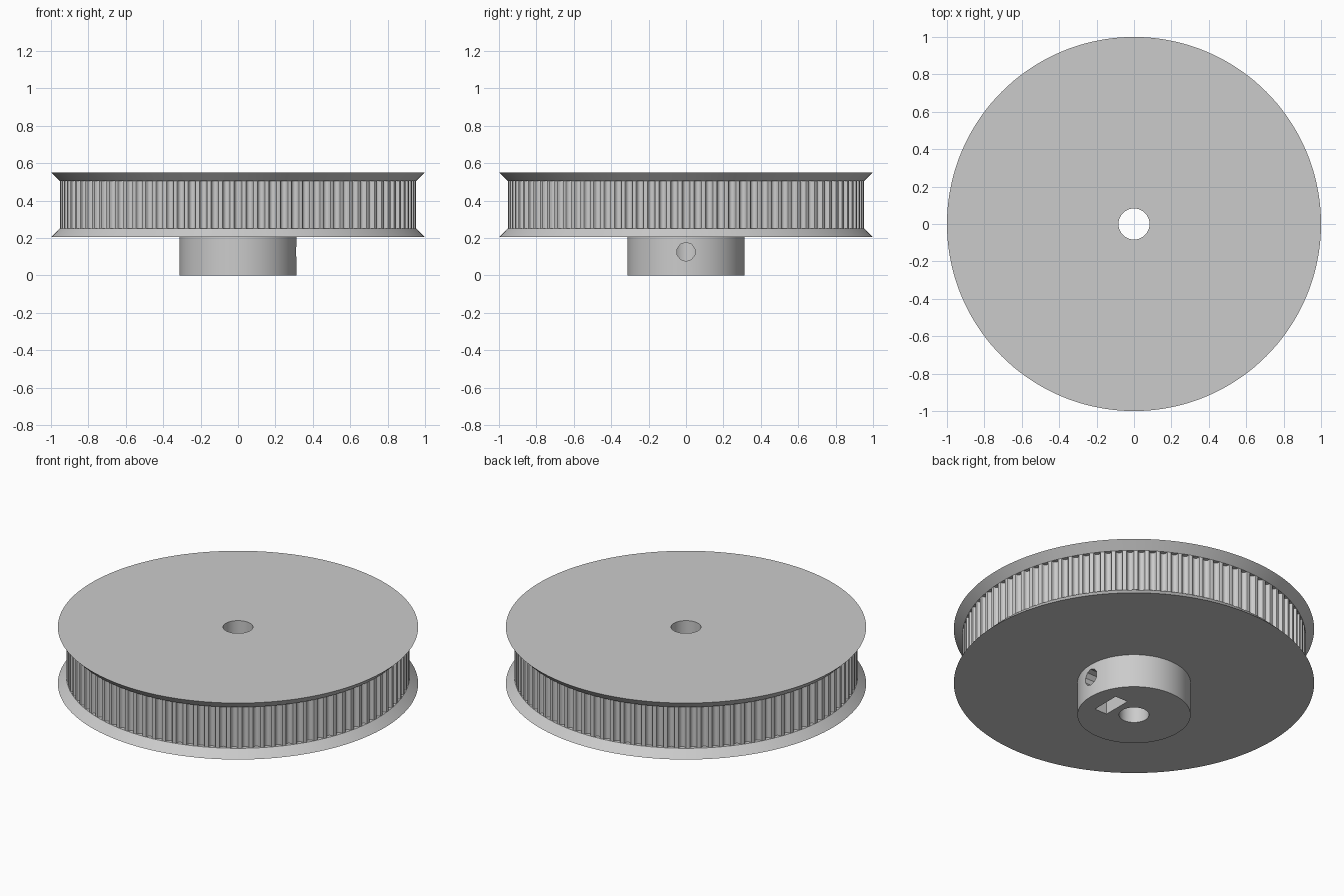
import bpy, bmesh, math
from mathutils import Matrix

cube = bpy.data.objects.get("Cube")
if cube:
    bpy.data.objects.remove(cube, do_unlink=True)

TEETH = 96
MM = 0.03145            # one millimetre in model units
BORE = 0.083
HUB = 0.314
RIM = 0.953
Z_HUB, Z_LOW, Z_HIGH, Z_TOP = 0.205, 0.252, 0.504, 0.551

grey = bpy.data.materials.new("light grey")
grey.use_nodes = True
colour = (0.6, 0.6, 0.6, 1)
grey.diffuse_color = colour
grey.node_tree.nodes["Principled BSDF"].inputs["Base Color"].default_value = colour


def make_object(name, bm):
    bmesh.ops.recalc_face_normals(bm, faces=bm.faces)
    mesh = bpy.data.meshes.new(name)
    bm.to_mesh(mesh)
    bm.free()
    mesh.materials.append(grey)
    obj = bpy.data.objects.new(name, mesh)
    bpy.context.collection.objects.link(obj)
    return obj


def select(obj):
    bpy.ops.object.select_all(action='DESELECT')
    obj.select_set(True)
    bpy.context.view_layer.objects.active = obj


def ring_solid(name, angles, profile):
    """Closed ring; each profile entry is (radius or list of radii, height)."""
    bm = bmesh.new()
    loops = []
    for radius, z in profile:
        radii = radius if isinstance(radius, list) else [radius] * len(angles)
        loops.append([bm.verts.new((r * math.cos(a), r * math.sin(a), z))
                      for r, a in zip(radii, angles)])
    for i, low in enumerate(loops):
        high = loops[(i + 1) % len(loops)]
        for j in range(len(angles)):
            k = (j + 1) % len(angles)
            bm.faces.new((low[j], low[k], high[k], high[j]))
    return make_object(name, bm)


def cut(obj, cutter):
    mod = obj.modifiers.new("cut", 'BOOLEAN')
    mod.operation = 'DIFFERENCE'
    mod.solver = 'EXACT'
    mod.object = cutter
    cutter.hide_render = True
    select(obj)
    bpy.ops.object.modifier_apply(modifier=mod.name)
    bpy.data.objects.remove(cutter, do_unlink=True)


def prism_x(name, sides, radius, x0, x1, z):
    """Prism lying along x with one corner pointing up."""
    bm = bmesh.new()
    bmesh.ops.create_cone(bm, cap_ends=True, segments=sides,
                          radius1=radius, radius2=radius, depth=x1 - x0)
    spin = Matrix.Rotation(math.pi / 2, 4, 'Y')
    bmesh.ops.transform(bm, matrix=spin, verts=bm.verts)
    top = max(bm.verts, key=lambda v: v.co.z).co
    turn = Matrix.Rotation(math.atan2(top.y, top.z), 4, 'X')
    move = Matrix.Translation(((x0 + x1) / 2, 0, z))
    bmesh.ops.transform(bm, matrix=move @ turn, verts=bm.verts)
    return make_object(name, bm)


circle = [math.tau * i / 144 for i in range(144)]

# Hub and lower flange, turned as one piece
hub = ring_solid("hub_and_lower_flange", circle, [
    (BORE, 0), (HUB, 0), (HUB, Z_HUB), (1, Z_HUB), (RIM, Z_LOW), (BORE, Z_LOW)])

# Set screw hole and captive nut slot in the hub
MID = Z_LOW / 2
cut(hub, prism_x("screw_cutter", 10, 0.05, 0, HUB + 0.1, MID))
cut(hub, prism_x("nut_cutter", 6, 0.09 / math.cos(math.pi / 6), 0.123, 0.208, MID))
bm = bmesh.new()
bmesh.ops.create_cube(bm, size=1, matrix=Matrix.Translation((0.1655, 0, MID / 2 - 0.05))
                      @ Matrix.Diagonal((0.085, 0.18, MID + 0.1, 1)))
cut(hub, make_object("slot_cutter", bm))

# Toothed rim: round-bottomed belt grooves, (half width, depth) in millimetres
half = [(0.747, 0), (0.648, 0.037), (0.598, 0.13), (0.547, 0.343),
        (0.452, 0.54), (0.248, 0.707)]
groove = [(-w, d) for w, d in half] + [(0, 0.764)] + half[::-1]
angles, radii = [], []
for t in range(TEETH):
    for w, d in groove:
        x, y = RIM - d * MM, w * MM
        angles.append(math.tau * t / TEETH + math.atan2(y, x))
        radii.append(math.hypot(x, y) if d else RIM)
rim = ring_solid("toothed_rim", angles, [
    (BORE, Z_LOW), (radii, Z_LOW), (radii, Z_HIGH), (BORE, Z_HIGH)])

# Upper flange
upper = ring_solid("upper_flange", circle, [
    (BORE, Z_HIGH), (RIM, Z_HIGH), (1, Z_TOP), (BORE, Z_TOP)])

for part in (hub, rim, upper):
    select(part)
    bpy.ops.object.shade_smooth_by_angle(angle=math.radians(30))
